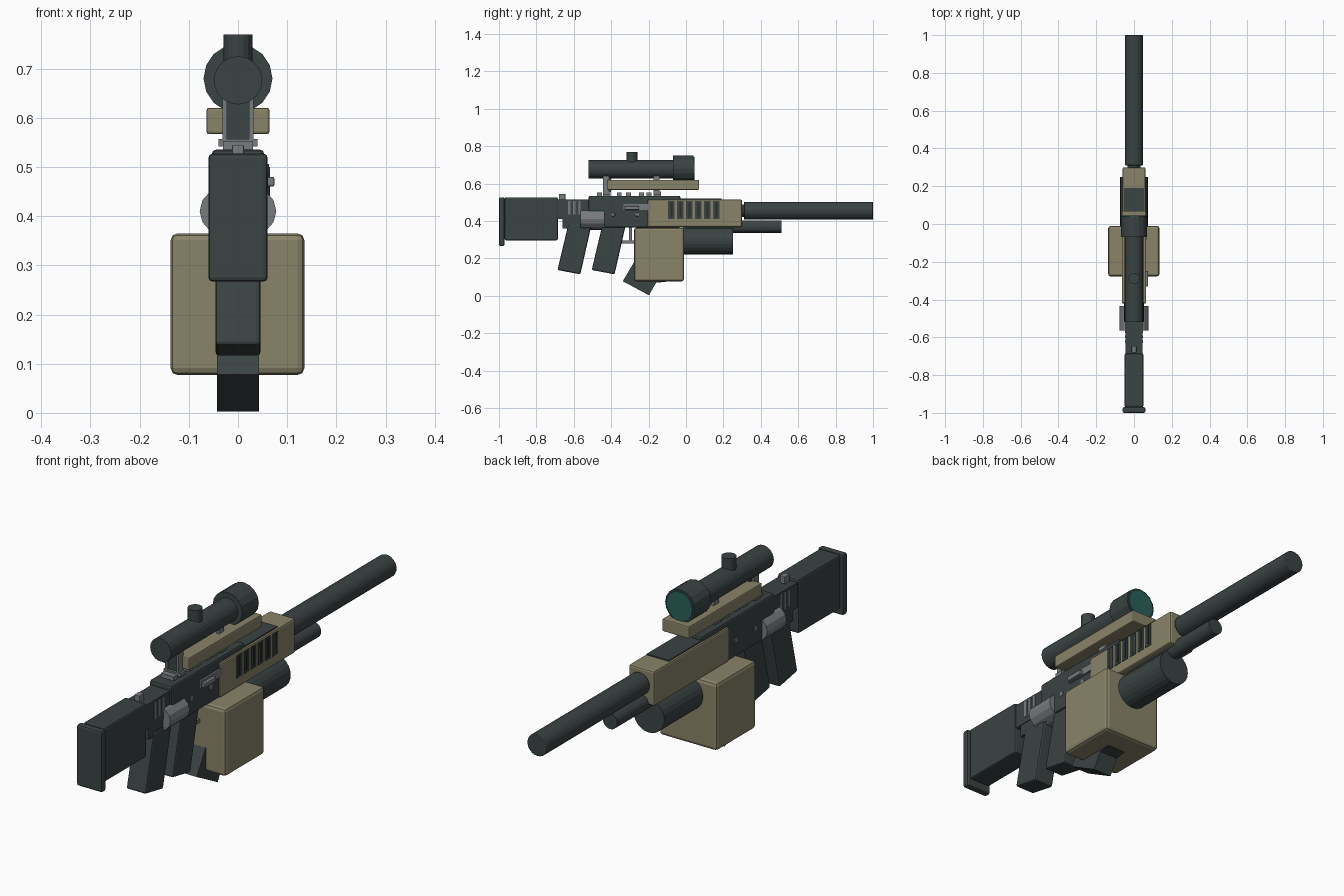
import bpy, bmesh, math
from mathutils import Matrix

if "Cube" in bpy.data.objects:
    bpy.data.objects.remove(bpy.data.objects["Cube"])


def colour(name, rgb):
    m = bpy.data.materials.new(name)
    m.diffuse_color = (*rgb, 1)
    m.use_nodes = True
    m.node_tree.nodes["Principled BSDF"].inputs["Base Color"].default_value = m.diffuse_color
    return m


DARK = colour("dark gunmetal", (0.044, 0.056, 0.056))
BLACK = colour("vent black", (0.022, 0.026, 0.026))
TAN = colour("olive tan", (0.25, 0.23, 0.14))
STEEL = colour("steel grey", (0.19, 0.20, 0.205))
TEAL = colour("lens teal", (0.022, 0.12, 0.10))


def finish(name, bm, mat, bevel=0.0):
    bmesh.ops.recalc_face_normals(bm, faces=bm.faces[:])
    me = bpy.data.meshes.new(name)
    bm.to_mesh(me)
    bm.free()
    me.materials.append(mat)
    ob = bpy.data.objects.new(name, me)
    bpy.context.collection.objects.link(ob)
    if bevel:
        b = ob.modifiers.new("rounded edges", 'BEVEL')
        b.width = bevel
        b.segments = 2
        b.limit_method = 'ANGLE'
    return ob


def prism(name, outline, x0, x1, mat, bevel=0.0):
    """Extrude a (y, z) side outline from x0 to x1."""
    bm = bmesh.new()
    face = bm.faces.new([bm.verts.new((x0, y, z)) for y, z in outline])
    ext = bmesh.ops.extrude_face_region(bm, geom=[face])
    moved = [v for v in ext["geom"] if isinstance(v, bmesh.types.BMVert)]
    bmesh.ops.translate(bm, vec=(x1 - x0, 0, 0), verts=moved)
    return finish(name, bm, mat, bevel)


def box(name, x, y, z, mat, bevel=0.0):
    return prism(name, [(y[0], z[0]), (y[1], z[0]), (y[1], z[1]), (y[0], z[1])],
                 x[0], x[1], mat, bevel)


def tube(name, y0, y1, z, r, mat, sides=24, squash=1.0, bevel=0.0):
    """Cylinder lying along y."""
    bm = bmesh.new()
    bmesh.ops.create_cone(bm, cap_ends=True, segments=sides, radius1=r, radius2=r, depth=y1 - y0)
    turn = Matrix.Rotation(math.pi / 2, 4, 'X')
    bm.transform(Matrix.Translation((0, (y0 + y1) / 2, z)) @ Matrix.Diagonal((1, 1, squash, 1)) @ turn)
    ob = finish(name, bm, mat, bevel)
    with bpy.context.temp_override(object=ob, active_object=ob, selected_objects=[ob],
                                   selected_editable_objects=[ob]):
        bpy.ops.object.shade_smooth_by_angle(angle=math.radians(12))
    return ob


def sym(w):
    return (-w, w)


# Stock and butt plate
box("butt_plate", sym(0.06), (-1.0, -0.97), (0.267, 0.527), DARK, 0.008)
box("stock", sym(0.05), (-0.97, -0.685), (0.297, 0.527), DARK, 0.008)

# Receiver
box("receiver_rear", sym(0.045), (-0.70, -0.50), (0.41, 0.515), DARK)
box("receiver_rear_lower", sym(0.042), (-0.66, -0.50), (0.36, 0.41), DARK)
box("receiver", sym(0.053), (-0.52, -0.03), (0.365, 0.535), DARK, 0.008)
tube("bolt_drum", -0.565, -0.435, 0.41, 0.078, STEEL, 16, 0.76)
box("rear_sight", sym(0.012), (-0.68, -0.645), (0.51, 0.545), STEEL, 0.003)
for i in range(3):
    y = -0.63 + i * 0.027
    box("cooling_rib", sym(0.048), (y, y + 0.013), (0.435, 0.508), STEEL)

# Ejection port, charging handle and pins
box("ejection_port", (0.045, 0.061), (-0.335, -0.19), (0.458, 0.49), STEEL)
box("charging_handle", (0.05, 0.074), (-0.33, -0.25), (0.46, 0.48), STEEL, 0.004)
for y in (-0.39, -0.26):
    box("receiver_pin", sym(0.056), (y - 0.01, y + 0.01), (0.425, 0.445), STEEL, 0.004)

# Pistol grips
for name, y in (("rear_grip", -0.63), ("front_grip", -0.447)):
    prism(name, [(y, 0.38), (y + 0.125, 0.38), (y + 0.065, 0.115), (y - 0.057, 0.138)],
          -0.046, 0.046, DARK, 0.008)

# Trigger and guard
box("trigger_guard", sym(0.015), (-0.36, -0.26), (0.28, 0.295), STEEL)
box("trigger", sym(0.01), (-0.305, -0.29), (0.29, 0.37), STEEL)

# Curved magazine behind the ammunition box
prism("magazine", [(-0.338, 0.078), (-0.198, 0.003), (-0.16, 0.07), (-0.11, 0.075),
                   (-0.13, 0.30), (-0.25, 0.30), (-0.278, 0.18)], -0.043, 0.043, DARK)
box("ammunition_box", (-0.137, 0.135), (-0.278, -0.01), (0.077, 0.365), TAN, 0.014)

# Handguard, with its dark top cover and side vents
box("handguard", sym(0.06), (-0.205, 0.30), (0.367, 0.515), TAN, 0.008)
box("top_cover", sym(0.052), (-0.06, 0.19), (0.50, 0.52), DARK)
for i in range(6):
    y = -0.095 + i * 0.048
    box("side_vent", (0.055, 0.063), (y, y + 0.034), (0.41, 0.506), DARK)
    box("vent_slit", (0.055, 0.065), (y + 0.012, y + 0.024), (0.42, 0.50), BLACK)

# Barrels
tube("barrel_neck", 0.29, 0.32, 0.455, 0.034, DARK)
tube("barrel", 0.31, 1.0, 0.455, 0.047, DARK, bevel=0.003)
tube("lower_tube", 0.0, 0.51, 0.37, 0.034, DARK)
tube("launcher_tube", -0.02, 0.25, 0.295, 0.073, DARK)

# Scope
tube("scope_tube", -0.52, -0.06, 0.676, 0.049, DARK)
tube("scope_bell", -0.07, 0.04, 0.68, 0.07, DARK, 16)
tube("scope_lens", 0.036, 0.045, 0.68, 0.062, TEAL, 24)
bm = bmesh.new()
bmesh.ops.create_cone(bm, cap_ends=True, segments=16, radius1=0.029, radius2=0.029, depth=0.08,
                      matrix=Matrix.Translation((0, -0.288, 0.729)))
finish("scope_knob", bm, DARK)

# Scope mount
box("mount_rail", sym(0.064), (-0.42, 0.07), (0.567, 0.62), TAN, 0.005)
box("mount_core", sym(0.022), (-0.435, -0.40), (0.555, 0.64), DARK)
for y in (-0.445, -0.175):
    for s in (-1, 1):
        box("mount_post", sorted((s * 0.022, s * 0.032)), (y, y + 0.034), (0.555, 0.64), STEEL)
    box("mount_base", sym(0.04), (y, y + 0.04), (0.542, 0.557), STEEL)
    box("mount_foot", sym(0.016), (y, y + 0.04), (0.53, 0.543), STEEL)
for y in (-0.475, -0.37, -0.32, -0.25, -0.21):
    box("rail_tooth", sym(0.03), (y, y + 0.025), (0.53, 0.553), STEEL)
